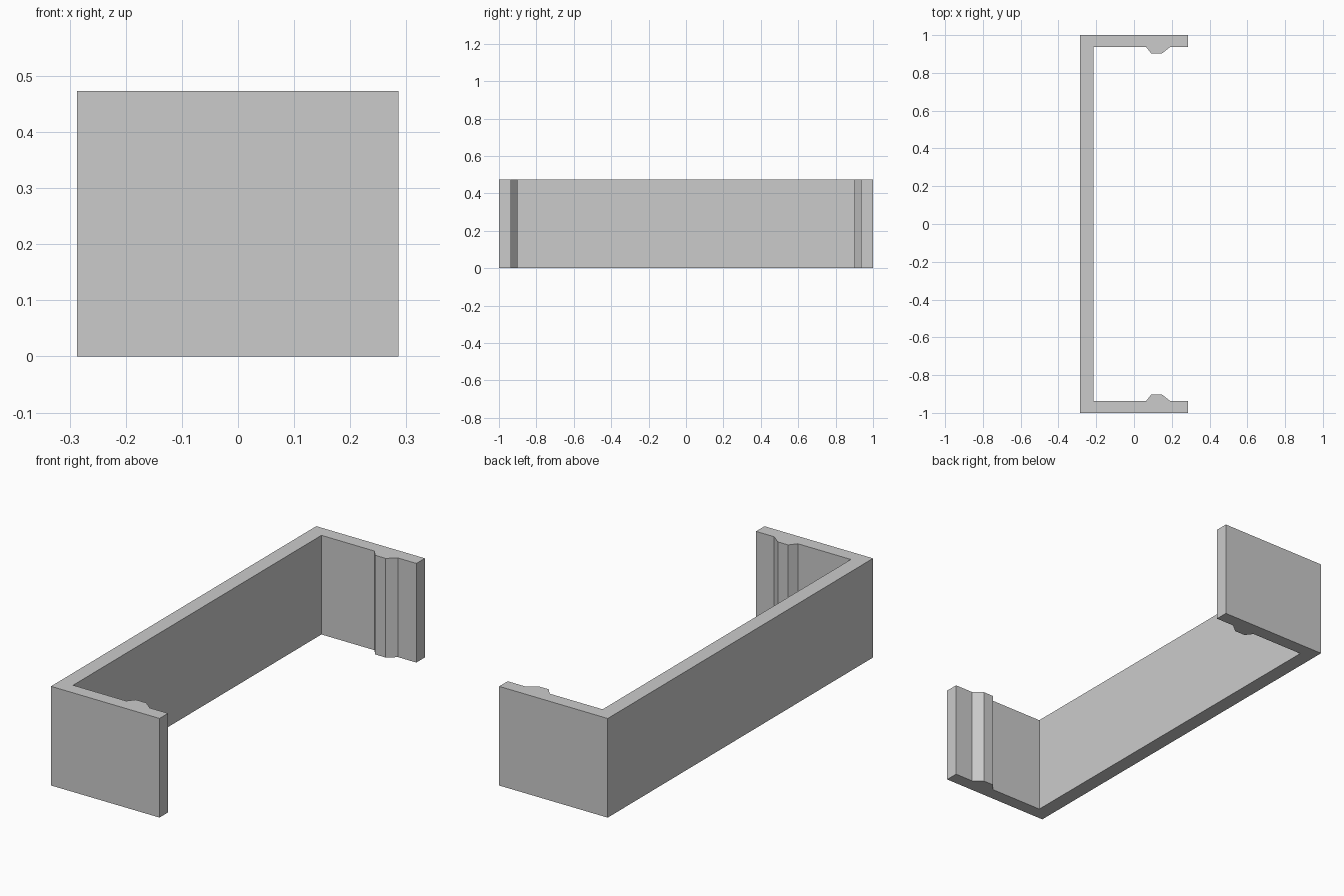
import bpy
import bmesh

cube = bpy.data.objects.get("Cube")
if cube:
    bpy.data.objects.remove(cube, do_unlink=True)

HEIGHT = 0.473
BACK, INNER, TIP = -0.287, -0.215, 0.286

# Plain grey finish
grey = bpy.data.materials.new("plain grey")
grey.use_nodes = True
colour = (0.6, 0.6, 0.6, 1)
grey.diffuse_color = colour
grey.node_tree.nodes["Principled BSDF"].inputs["Base Color"].default_value = colour

# Half of the channel outline, from the outer wall round to the inner wall,
# with a bevelled snap ridge on the inside of the arm
half = [(BACK, 1), (TIP, 1), (TIP, 0.936), (0.19, 0.936), (0.147, 0.902),
        (0.092, 0.902), (0.065, 0.936), (INNER, 0.936)]
outline = half + [(x, -y) for x, y in reversed(half)]


def extrude_profile(name, points, height, material):
    """Make a flat-shaded solid by raising an outline from the floor."""
    bm = bmesh.new()
    base = bm.faces.new([bm.verts.new((x, y, 0)) for x, y in points])
    raised = bmesh.ops.extrude_face_region(bm, geom=[base], use_keep_orig=True)
    top = [v for v in raised["geom"] if isinstance(v, bmesh.types.BMVert)]
    bmesh.ops.translate(bm, verts=top, vec=(0, 0, height))
    bmesh.ops.recalc_face_normals(bm, faces=bm.faces)
    mesh = bpy.data.meshes.new(name)
    bm.to_mesh(mesh)
    bm.free()
    mesh.materials.append(material)
    obj = bpy.data.objects.new(name, mesh)
    bpy.context.collection.objects.link(obj)
    return obj


extrude_profile("channel_bracket", outline, HEIGHT, grey)
